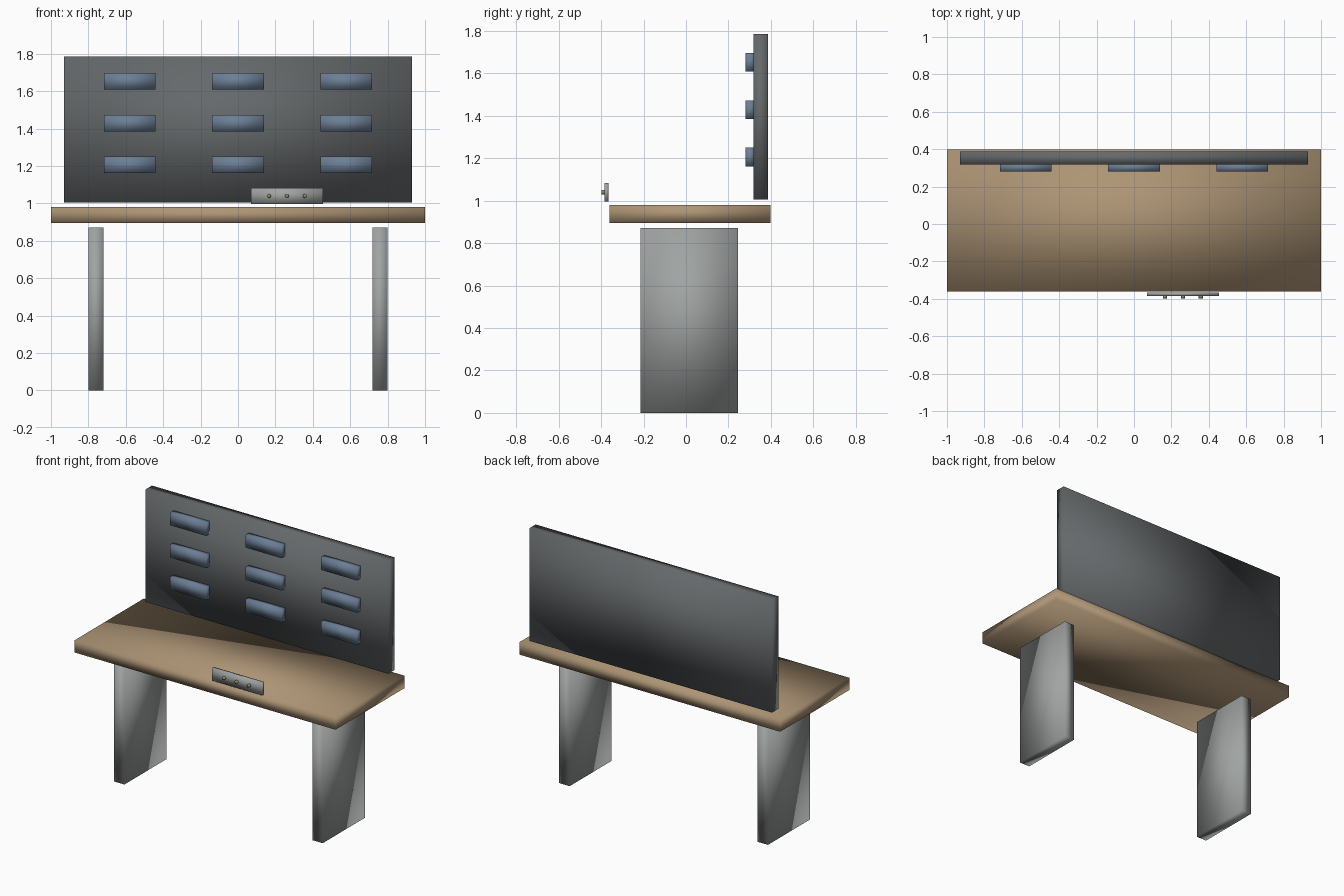
import bpy
import bmesh
from math import radians
from mathutils import Matrix, Vector

cube = bpy.data.objects.get("Cube")
if cube:
    bpy.data.objects.remove(cube, do_unlink=True)


def material(name, rgb):
    m = bpy.data.materials.new(name)
    m.use_nodes = True
    m.diffuse_color = (*rgb, 1)
    m.node_tree.nodes["Principled BSDF"].inputs["Base Color"].default_value = (*rgb, 1)
    return m


wood = material("tan wood", (0.42, 0.30, 0.18))
steel = material("grey steel", (0.35, 0.37, 0.36))
board = material("dark grey board", (0.13, 0.14, 0.145))
blue = material("slate blue", (0.15, 0.21, 0.30))
brass = material("dull brass", (0.30, 0.28, 0.17))


def finish(name, bm, mat):
    mesh = bpy.data.meshes.new(name)
    bm.to_mesh(mesh)
    bm.free()
    mesh.materials.append(mat)
    mesh.shade_smooth()
    obj = bpy.data.objects.new(name, mesh)
    bpy.context.collection.objects.link(obj)
    return obj


def box(name, low, high, mat):
    low, high = Vector(low), Vector(high)
    bm = bmesh.new()
    bmesh.ops.create_cube(bm, size=1)
    bmesh.ops.scale(bm, vec=high - low, verts=bm.verts)
    bmesh.ops.translate(bm, vec=(low + high) / 2, verts=bm.verts)
    return finish(name, bm, mat)


# Work surface and slab legs
box("tabletop", (-1, -0.36, 0.895), (1, 0.397, 0.98), wood)
for side, x in (("left", 0.76), ("right", -0.76)):
    box(side + "_leg", (x - 0.04, -0.215, 0), (x + 0.04, 0.245, 0.87), steel)

# Upright board with a grid of storage bins
box("back_board", (-0.93, 0.318, 1.005), (0.93, 0.387, 1.785), board)
for row, z in enumerate((1.206, 1.428, 1.652)):
    for col in range(3):
        x = (col - 1) * 0.578
        box(f"bin_{row}_{col}", (x - 0.138, 0.28, z - 0.044),
            (x + 0.138, 0.325, z + 0.044), blue)

# Control panel on the front edge with three buttons
box("control_panel", (0.07, -0.384, 0.996), (0.455, -0.365, 1.083), steel)
for i in range(3):
    bm = bmesh.new()
    place = Matrix.Translation((0.165 + i * 0.096, -0.388, 1.04))
    bmesh.ops.create_cone(bm, cap_ends=True, segments=16, radius1=0.011, radius2=0.011,
                          depth=0.018, matrix=place @ Matrix.Rotation(radians(90), 4, "X"))
    finish(f"button_{i}", bm, brass)
